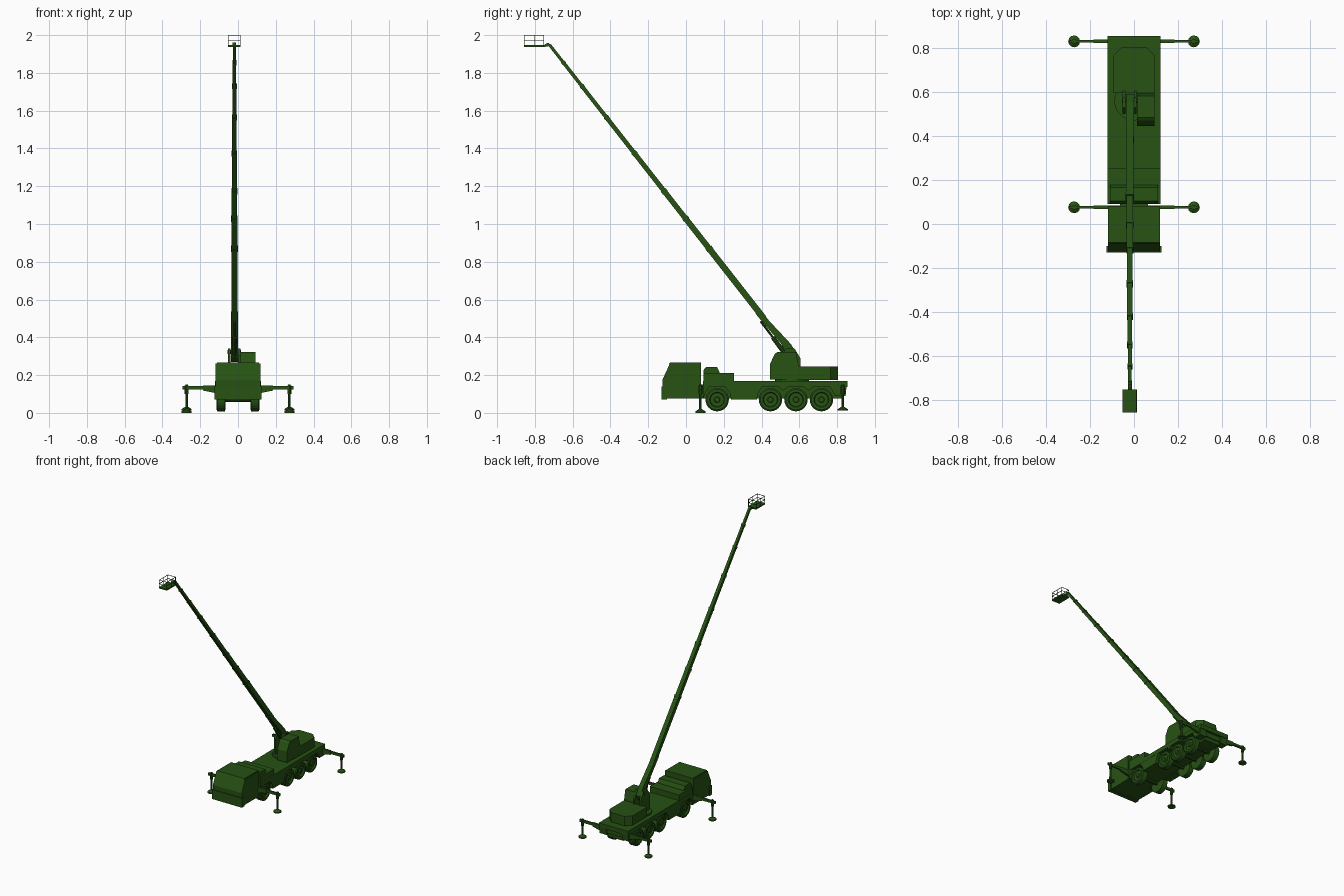
import bpy, bmesh, math
from mathutils import Vector

if "Cube" in bpy.data.objects:
    bpy.data.objects.remove(bpy.data.objects["Cube"])

green = bpy.data.materials.new("dark_green")
green.diffuse_color = (0.02, 0.085, 0.007, 1)
green.use_nodes = True
green.node_tree.nodes["Principled BSDF"].inputs["Base Color"].default_value = green.diffuse_color


def finish(name, bm):
    bmesh.ops.recalc_face_normals(bm, faces=bm.faces)
    me = bpy.data.meshes.new(name)
    bm.to_mesh(me)
    bm.free()
    ob = bpy.data.objects.new(name, me)
    me.materials.append(green)
    bpy.context.collection.objects.link(ob)
    return ob


def prism(name, pts, a, b, axis="x"):
    """Extrude a 2D outline from a to b along an axis."""
    place = {"x": lambda p, t: (t, p[0], p[1]),
             "y": lambda p, t: (p[0], t, p[1]),
             "z": lambda p, t: (p[0], p[1], t)}[axis]
    bm = bmesh.new()
    lo = [bm.verts.new(place(p, a)) for p in pts]
    hi = [bm.verts.new(place(p, b)) for p in pts]
    bm.faces.new(lo)
    bm.faces.new(hi)
    n = len(pts)
    for i in range(n):
        bm.faces.new((lo[i], lo[(i + 1) % n], hi[(i + 1) % n], hi[i]))
    return finish(name, bm)


def box(name, x0, x1, y0, y1, z0, z1):
    return prism(name, [(x0, y0), (x1, y0), (x1, y1), (x0, y1)], z0, z1, "z")


def rod(name, p, q, r1, r2=None, n=10):
    p, q = Vector(p), Vector(q)
    bm = bmesh.new()
    bmesh.ops.create_cone(bm, cap_ends=True, segments=n, radius1=r1,
                          radius2=r1 if r2 is None else r2, depth=(q - p).length)
    rot = (q - p).to_track_quat("Z", "Y").to_matrix().to_4x4()
    bmesh.ops.transform(bm, matrix=rot, verts=bm.verts)
    bmesh.ops.translate(bm, vec=(p + q) / 2, verts=bm.verts)
    return finish(name, bm)


def wheel(name, s, y):
    """Lathe a tyre with a recessed, hubbed rim; s is the side."""
    prof = [(0.066, 0.0), (0.066, 0.050), (0.070, 0.062), (0.108, 0.062),
            (0.114, 0.054), (0.114, 0.040), (0.104, 0.036), (0.104, 0.016),
            (0.111, 0.013), (0.111, 0.0)]
    bm = bmesh.new()
    vs = [bm.verts.new((s * x, y, 0.07 + r)) for x, r in prof]
    es = [bm.edges.new((vs[i], vs[i + 1])) for i in range(len(vs) - 1)]
    bmesh.ops.spin(bm, geom=vs + es, cent=(0, y, 0.07), axis=(1, 0, 0),
                   angle=2 * math.pi, steps=24, use_merge=True)
    bmesh.ops.remove_doubles(bm, verts=bm.verts, dist=1e-5)
    return finish(name, bm)


# Driver cab with raked windscreen, roof and bumper
prism("cab", [(-0.122, 0.075), (-0.125, 0.175), (-0.085, 0.262), (0.08, 0.262), (0.08, 0.075)],
      -0.119, 0.119)
box("bumper", -0.124, 0.124, -0.130, -0.10, 0.07, 0.14)
prism("cab_roof", [(-0.092, 0.255), (-0.085, 0.267), (0.08, 0.267), (0.08, 0.255)], -0.112, 0.112)

# Chassis, deck and side skirts
box("chassis_frame", -0.064, 0.064, 0.06, 0.83, 0.075, 0.15)
box("deck", -0.121, 0.121, 0.09, 0.855, 0.137, 0.17)
for s, side in ((-1, "left"), (1, "right")):
    a, b = s * 0.064, s * 0.12
    prism("front_skirt_" + side, [(0.09, 0.075), (0.09, 0.14), (0.125, 0.14), (0.098, 0.10),
                                  (0.095, 0.075)], a, b)
    prism("middle_skirt_" + side, [(0.24, 0.07), (0.232, 0.105), (0.205, 0.14), (0.405, 0.14),
                                   (0.382, 0.105), (0.375, 0.07)], a, b)
    prism("rear_skirt_" + side, [(0.79, 0.09), (0.76, 0.14), (0.85, 0.14), (0.845, 0.09)], a, b)
    for y in (0.515, 0.65):
        prism("fender_wedge_" + side, [(y - 0.03, 0.14), (y, 0.118), (y + 0.03, 0.14)], a, b)
    for i, y in enumerate((0.165, 0.447, 0.582, 0.717)):
        wheel(f"wheel_{side}_{i + 1}", s, y)
for i, y in enumerate((0.165, 0.447, 0.582, 0.717)):
    rod(f"axle_{i + 1}", (-0.08, y, 0.07), (0.08, y, 0.07), 0.012)

# Engine housing behind the cab
prism("engine_box", [(0.092, 0.165), (0.092, 0.225), (0.105, 0.242), (0.165, 0.242),
                     (0.178, 0.215), (0.178, 0.165)], -0.108, 0.108)
box("engine_cover", -0.12, 0.12, 0.092, 0.255, 0.165, 0.212)

# Outriggers: tapered arm, jack and round foot
for y, foot, tag in ((0.076, 0.0, "front"), (0.83, 0.012, "rear")):
    for s, side in ((-1, "left"), (1, "right")):
        prism(f"{tag}_outrigger_arm_{side}",
              [(0.0, 0.10), (s * 0.12, 0.105), (s * 0.185, 0.118), (s * 0.185, 0.145), (0, 0.145)],
              y - 0.008, y + 0.008, "y")
        prism(f"{tag}_outrigger_beam_{side}",
              [(s * 0.18, 0.124), (s * 0.295, 0.124), (s * 0.295, 0.143), (s * 0.18, 0.143)],
              y - 0.006, y + 0.006, "y")
        x = s * 0.272
        rod(f"{tag}_jack_{side}", (x, y, foot + 0.01), (x, y, 0.15), 0.007)
        rod(f"{tag}_jack_sleeve_{side}", (x, y, 0.10), (x, y, 0.146), 0.011)
        rod(f"{tag}_foot_{side}", (x, y, foot), (x, y, foot + 0.009), 0.027, n=12)
        rod(f"{tag}_foot_cone_{side}", (x, y, foot + 0.009), (x, y, foot + 0.02), 0.025, 0.008, n=12)

# Turntable, counterweight and crane operator cab
rod("turntable", (0, 0.56, 0.165), (0, 0.56, 0.182), 0.09, n=20)
prism("counterweight", [(-0.095, 0.595), (0.095, 0.595), (0.095, 0.765), (0.055, 0.805),
                        (-0.055, 0.805), (-0.095, 0.765)], 0.175, 0.245, "z")
prism("operator_cab", [(0.445, 0.178), (0.445, 0.26), (0.470, 0.312), (0.485, 0.323),
                       (0.582, 0.323), (0.595, 0.26), (0.595, 0.178)], 0.013, 0.093)
for x in (-0.052, -0.001):
    prism("boom_support", [(0.50, 0.17), (0.50, 0.30), (0.53, 0.34), (0.575, 0.34), (0.605, 0.29),
                           (0.61, 0.17)], x, x + 0.013)
BX = -0.019
rod("boom_pivot", (BX - 0.036, 0.56, 0.322), (BX + 0.034, 0.56, 0.322), 0.011)

# Boom foot and lift cylinder
prism("boom_foot", [(0.368, 0.525), (0.378, 0.538), (0.403, 0.535), (0.438, 0.490), (0.555, 0.365),
                    (0.590, 0.305), (0.575, 0.27), (0.535, 0.295), (0.505, 0.365), (0.41, 0.475)],
      BX - 0.018, BX + 0.018)
rod("lift_cylinder", (BX, 0.53, 0.305), (BX, 0.46, 0.40), 0.012)
rod("lift_piston", (BX, 0.46, 0.40), (BX, 0.395, 0.485), 0.006)

# Telescopic boom: shrinking square sections with collars
low, high = Vector((BX, 0.403, 0.512)), Vector((BX, -0.722, 1.948))
axis = (high - low).normalized()
side_dir = Vector((0, axis.z, -axis.y))


def section(name, z0, z1, w, h):
    bm = bmesh.new()
    rings = []
    for z in (z0, z1):
        c = low.lerp(high, (z - low.z) / (high.z - low.z))
        rings.append([bm.verts.new(c + Vector((u * w / 2, 0, 0)) + side_dir * v * h / 2)
                      for u, v in ((-1, -1), (1, -1), (1, 1), (-1, 1))])
    a, b = rings
    bm.faces.new(a)
    bm.faces.new(b)
    for i in range(4):
        bm.faces.new((a[i], a[(i + 1) % 4], b[(i + 1) % 4], b[i]))
    finish(name, bm)


stops = [0.50, 0.875, 1.035, 1.18, 1.38, 1.57, 1.735, 1.86, 1.948]
for i in range(8):
    w = 0.033 - 0.0024 * i
    section(f"boom_section_{i + 1}", stops[i], stops[i + 1], w, w)
    if i < 7:
        section(f"boom_collar_{i + 1}", stops[i + 1] - 0.013, stops[i + 1], w + 0.004, w + 0.004)

# Work basket with floor, posts and rails
prism("basket_arm", [(-0.712, 1.945), (-0.728, 1.960), (-0.742, 1.954), (-0.757, 1.944),
                     (-0.757, 1.936), (-0.735, 1.940)], BX - 0.009, BX + 0.009)
x0, x1, y0, y1 = -0.052, 0.013, -0.857, -0.752
box("basket_floor", x0, x1, y0, y1, 1.937, 1.947)
r = 0.0014
ym = (y0 + y1) / 2
for x in (x0 + r, x1 - r):
    for y in (y0 + r, ym, y1 - r):
        box("basket_post", x - r, x + r, y - r, y + r, 1.945, 2.0)
for z in (1.972, 2.0 - r):
    for x in (x0 + r, x1 - r):
        box("basket_side_rail", x - r, x + r, y0, y1, z - r, z + r)
    for y in (y0 + r, y1 - r):
        box("basket_end_rail", x0, x1, y - r, y + r, z - r, z + r)
